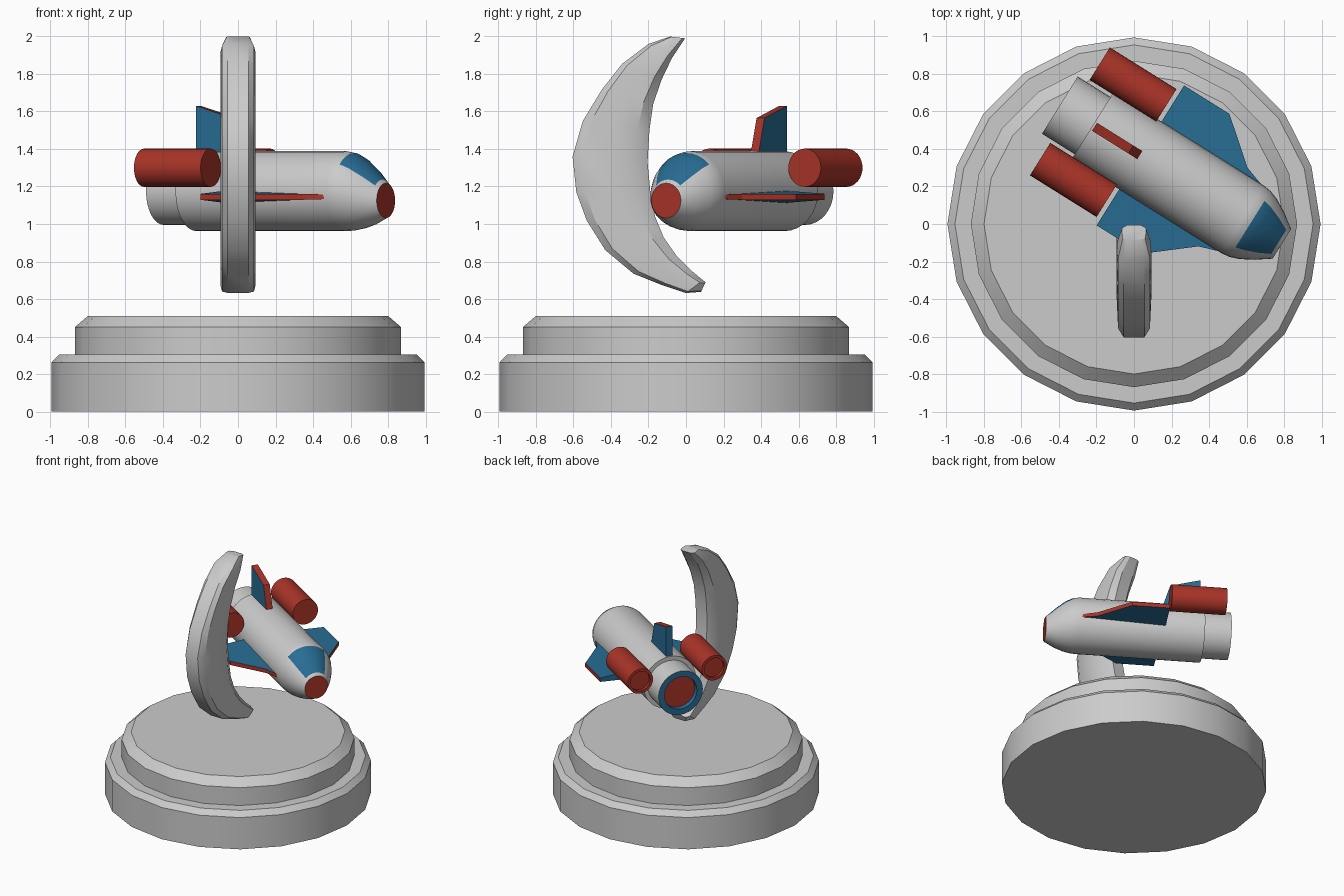
import bpy, bmesh, math
from mathutils import Matrix, Vector

if "Cube" in bpy.data.objects:
    bpy.data.objects.remove(bpy.data.objects["Cube"])


def material(name, rgb):
    m = bpy.data.materials.new(name)
    m.diffuse_color = (*rgb, 1)
    m.use_nodes = True
    m.node_tree.nodes["Principled BSDF"].inputs["Base Color"].default_value = m.diffuse_color
    return m


MATS = [material("light_grey", (0.6, 0.6, 0.6)),
        material("red", (0.40, 0.034, 0.021)),
        material("blue", (0.021, 0.152, 0.30))]
GREY, RED, BLUE = 0, 1, 2
SHIP = Matrix.Translation((0.195, 0.265, 0)) @ Matrix.Rotation(math.radians(-32), 4, 'Z')


def finish(name, bm, matrix=None, angle=30):
    bmesh.ops.recalc_face_normals(bm, faces=bm.faces)
    if matrix:
        bm.transform(matrix)
    me = bpy.data.meshes.new(name)
    bm.to_mesh(me)
    bm.free()
    for m in MATS:
        me.materials.append(m)
    me.shade_smooth()
    me.set_sharp_from_angle(angle=math.radians(angle))
    ob = bpy.data.objects.new(name, me)
    bpy.context.collection.objects.link(ob)
    return ob


def loft(name, sections, colour=lambda i, j: GREY, caps=(GREY, GREY), matrix=None):
    """Skin closed sections; colour(i, j) gives the material of band i, side j."""
    bm = bmesh.new()
    rows = [[bm.verts.new(p) for p in s] for s in sections]
    n = len(rows[0])
    for i in range(len(rows) - 1):
        for j in range(n):
            k = (j + 1) % n
            f = bm.faces.new((rows[i][j], rows[i][k], rows[i + 1][k], rows[i + 1][j]))
            f.material_index = colour(i, j)
    for row, c in zip((rows[0], rows[-1]), caps):
        bm.faces.new(row).material_index = c
    return finish(name, bm, matrix)


def ring_x(x, r, y=0.0, z=1.175, n=32):
    return [(x, y + r * math.sin(2 * math.pi * j / n), z + r * math.cos(2 * math.pi * j / n))
            for j in range(n)]


def ring_z(z, r, n=20):
    return [(r * math.cos(2 * math.pi * j / n), r * math.sin(2 * math.pi * j / n), z)
            for j in range(n)]


def plate(name, outline, red_edges, matrix):
    """Solid from (top, bottom) point pairs; the listed edges are red, the rest blue."""
    bm = bmesh.new()
    a = [bm.verts.new(p) for p, q in outline]
    b = [bm.verts.new(q) for p, q in outline]
    bm.faces.new(a).material_index = BLUE
    bm.faces.new(b).material_index = BLUE
    n = len(a)
    for i in range(n):
        k = (i + 1) % n
        f = bm.faces.new((a[i], a[k], b[k], b[i]))
        f.material_index = RED if i in red_edges else BLUE
    return finish(name, bm, matrix, 20)


# Two-tier round base with chamfered rims
loft("base", [ring_z(z, r) for z, r in
              ((0, 0.995), (0.262, 0.995), (0.303, 0.955), (0.303, 0.87),
               (0.45, 0.87), (0.51, 0.80))])

# Crescent: outer (y, z) and inner (y, z) points from top tip to bottom tip
stations = [(-.085, 2.0, -.005, 1.99), (-.20, 1.96, -.075, 1.885), (-.34, 1.855, -.13, 1.77),
            (-.45, 1.715, -.175, 1.64), (-.55, 1.55, -.195, 1.50), (-.605, 1.36, -.205, 1.33),
            (-.585, 1.17, -.19, 1.17), (-.53, 1.02, -.165, 1.04), (-.43, .86, -.12, .93),
            (-.28, .735, -.05, .83), (-.13, .675, .03, .75), (0, .632, .09, .70),
            (.08, .638, .105, .69)]
half = [(0, .055), (.12, .085), (.5, .092), (.82, .09), (1, .05)]
profile = half + [(t, -w) for t, w in reversed(half)]
sections = []
for i, (oy, oz, iy, iz) in enumerate(stations):
    s = 0.7 if i in (0, len(stations) - 1) else 1.0
    sections.append([(w * s, oy + (iy - oy) * t, oz + (iz - oz) * t) for t, w in profile])
loft("crescent", sections)

# Fuselage with drooped nose, wrapped blue window and red nose disc
hull = [(-.49, .213, 1.175), (.455, .213, 1.175), (.50, .207, 1.172), (.55, .189, 1.163),
        (.62, .150, 1.145), (.68, .107, 1.130), (.70, .093, 1.125)]
loft("fuselage", [ring_x(x, r, z=z) for x, r, z in hull],
     lambda i, j: BLUE if 2 <= i <= 4 and (j < 4 or j >= 28) else GREY,
     (GREY, RED), SHIP)

# Main rear nozzle: blue rim, recessed red disc
loft("main_nozzle", [ring_x(x, r) for x, r in
                     ((-.45, .18), (-.696, .18), (-.696, .132), (-.655, .132))],
     lambda i, j: (GREY, BLUE, BLUE)[i], (GREY, RED), SHIP)

for side, label in ((1, "left"), (-1, "right")):
    # Side booster with hollow rear end
    loft(label + "_booster", [ring_x(x, r, 0.30 * side, 1.30) for x, r in
                              ((-.214, .102), (-.633, .102), (-.633, .08), (-.61, .08))],
         lambda i, j: RED, (RED, RED), SHIP)
    # Wing, thicker at the root, red outer edge
    outline = [(-.19, .19, .033), (-.19, .44, .016), (.095, .44, .016),
               (.33, .247, .016), (.455, .205, .012), (.455, .19, .012)]
    pairs = [(Vector((x, y * side, 1.145 + h)), Vector((x, y * side, 1.145 - h)))
             for x, y, h in outline]
    plate(label + "_wing", pairs, (1, 2, 3), SHIP)

# Tail fin with red leading and top edges
fin = [(-.478, 1.36), (-.478, 1.63), (-.25, 1.565), (-.195, 1.39), (-.19, 1.36)]
plate("tail_fin", [((x, .025, z), (x, -.025, z)) for x, z in fin], (1, 2, 3), SHIP)
